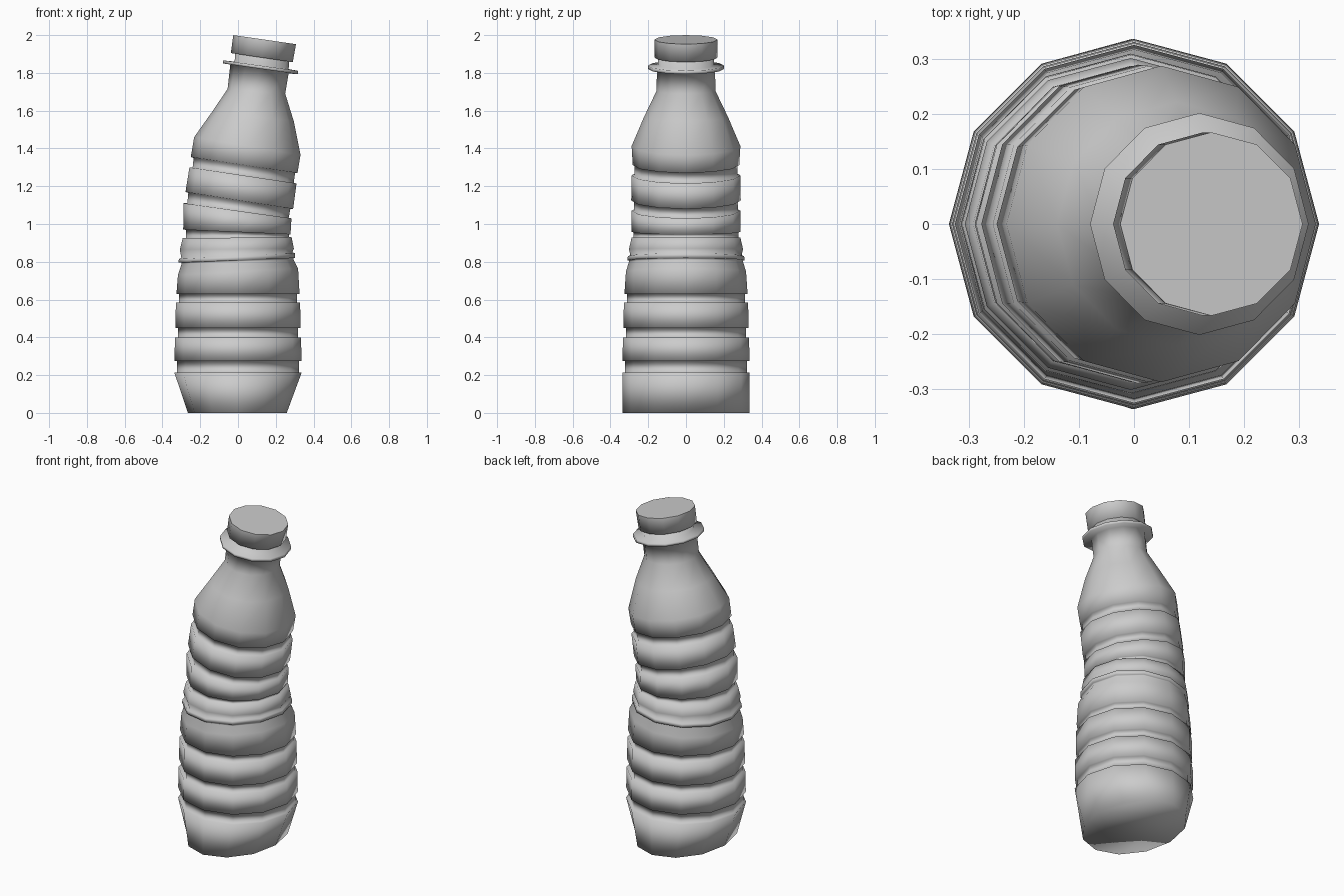
import bpy, bmesh, math

SIDES = 12


def level(r, z):
    """Untilted round ring: left x, left z, right x, right z, y radius."""
    return (-r, z, r, z, r)


def loft(name, rings, flat_top=False):
    """Skin a stack of tilted 12-sided rings and close both ends."""
    bm = bmesh.new()
    loops = []
    for xl, zl, xr, zr, ry in rings:
        loop = []
        for i in range(SIDES):
            a = 2 * math.pi * i / SIDES
            t = (1 + math.cos(a)) / 2
            loop.append(bm.verts.new((xl + (xr - xl) * t, ry * math.sin(a), zl + (zr - zl) * t)))
        loops.append(loop)
    for lo, hi in zip(loops, loops[1:]):
        for i in range(SIDES):
            j = (i + 1) % SIDES
            bm.faces.new((lo[i], lo[j], hi[j], hi[i]))
    bm.faces.new(loops[0][::-1])
    top = bm.faces.new(loops[-1])
    for f in bm.faces:
        f.smooth = True
    if flat_top:
        top.smooth = False
        for e in top.edges:
            e.smooth = False
    mesh = bpy.data.meshes.new(name)
    bm.to_mesh(mesh)
    bm.free()
    obj = bpy.data.objects.new(name, mesh)
    bpy.context.collection.objects.link(obj)
    return obj


# Base, pinched in x at the floor
base = [(-0.265, 0, 0.258, 0, 0.337), level(0.337, 0.213)]

# Straight ribs with grooves below them: groove start, rib start, rib end
ribs = []
for r, g0, z0, z1 in ((0.336, 0.215, 0.275, 0.40), (0.331, 0.40, 0.45, 0.585),
                      (0.326, 0.585, 0.63, 0.74)):
    ribs += [level(r - 0.014, g0), level(r - 0.014, z0), level(r, z0), level(r - 0.002, z1)]
ribs[-1] = (-0.318, 0.73, 0.318, 0.765, 0.318)

# Crumpled waist with a thin lip
waist = [
    (-0.298, 0.79, 0.295, 0.81, 0.302),
    (-0.298, 0.795, 0.295, 0.82, 0.302),
    (-0.315, 0.795, 0.303, 0.82, 0.31),
    (-0.313, 0.815, 0.303, 0.845, 0.308),
    (-0.300, 0.82, 0.288, 0.85, 0.295),
    (-0.308, 0.865, 0.296, 0.87, 0.302),
    (-0.293, 0.925, 0.284, 0.93, 0.288),
    (-0.275, 0.925, 0.270, 0.93, 0.278),
    (-0.275, 0.97, 0.270, 0.945, 0.278),
]

# Leaning ribs
leaning = [
    (-0.290, 0.97, 0.278, 0.945, 0.288),
    (-0.288, 1.11, 0.283, 1.03, 0.288),
    (-0.268, 1.11, 0.268, 1.03, 0.275),
    (-0.263, 1.165, 0.277, 1.08, 0.275),
    (-0.278, 1.17, 0.292, 1.08, 0.290),
    (-0.257, 1.30, 0.310, 1.215, 0.288),
    (-0.240, 1.30, 0.295, 1.215, 0.273),
    (-0.235, 1.35, 0.302, 1.27, 0.273),
]

# Shoulder and neck
shoulder = [
    (-0.250, 1.355, 0.315, 1.27, 0.282),
    (-0.232, 1.46, 0.331, 1.365, 0.288),
    (-0.140, 1.59, 0.295, 1.545, 0.222),
    (-0.055, 1.715, 0.250, 1.69, 0.157),
    (-0.040, 1.85, 0.268, 1.797, 0.153),
]

# Neck collar and finish under the cap
finish = [
    (-0.080, 1.85, 0.318, 1.793, 0.202),
    (-0.080, 1.866, 0.318, 1.811, 0.202),
    (-0.018, 1.86, 0.268, 1.82, 0.148),
    (-0.014, 1.91, 0.272, 1.865, 0.148),
]
loft("bottle", base + ribs + waist + leaning + shoulder + finish)

# Screw cap
loft("cap", [
    (-0.038, 1.905, 0.290, 1.857, 0.167),
    (-0.025, 2.0, 0.307, 1.952, 0.167),
], flat_top=True)
